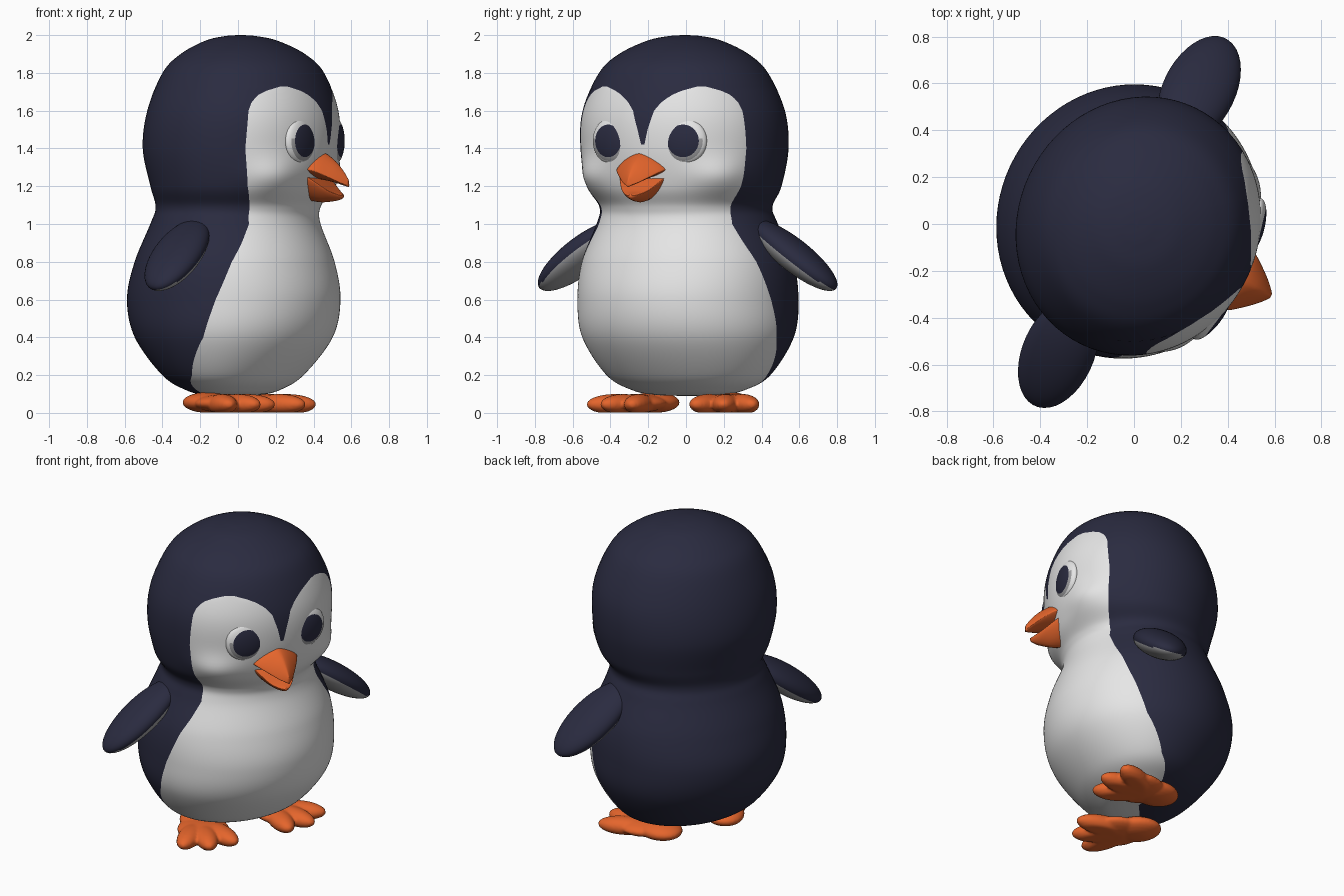
import bpy, bmesh, math
from mathutils import Matrix, Vector

cube = bpy.data.objects.get("Cube")
if cube:
    bpy.data.objects.remove(cube, do_unlink=True)

# Parts are built facing +x, then everything is turned by YAW
YAW = Matrix.Rotation(math.radians(-25.5), 4, 'Z')


def material(name, rgb, rough=0.8):
    m = bpy.data.materials.new(name)
    m.use_nodes = True
    m.diffuse_color = (*rgb, 1)
    node = m.node_tree.nodes["Principled BSDF"]
    node.inputs["Base Color"].default_value = (*rgb, 1)
    node.inputs["Roughness"].default_value = rough
    return m


NAVY = material("navy feathers", (0.023, 0.024, 0.051))
WHITE = material("white feathers", (0.79, 0.79, 0.79))
GREY = material("soft grey", (0.36, 0.36, 0.37))
ORANGE = material("orange skin", (0.78, 0.13, 0.025))


def finish(bm, name, mats):
    bmesh.ops.recalc_face_normals(bm, faces=bm.faces)
    bm.transform(YAW)
    for f in bm.faces:
        f.smooth = True
    me = bpy.data.meshes.new(name)
    bm.to_mesh(me)
    bm.free()
    for m in mats:
        me.materials.append(m)
    ob = bpy.data.objects.new(name, me)
    bpy.context.scene.collection.objects.link(ob)
    return ob


def ball(bm, loc, size, rot=Matrix(), seg=32, rings=20):
    m = Matrix.Translation(loc) @ rot @ Matrix.Diagonal((*size, 1))
    bmesh.ops.create_uvsphere(bm, u_segments=seg, v_segments=rings, radius=1, matrix=m)


def turn(deg, axis):
    return Matrix.Rotation(math.radians(deg), 4, axis)


def lookup(table, z):
    for (z0, v0), (z1, v1) in zip(table, table[1:]):
        if z <= z1:
            return v0 + (v1 - v0) * (z - z0) / (z1 - z0)
    return table[-1][1]


def spline(pts, steps):
    pts = [Vector(p) for p in pts]
    ext = [pts[0]] + pts + [pts[-1]]
    out = []
    for p0, p1, p2, p3 in zip(ext, ext[1:], ext[2:], ext[3:]):
        for i in range(steps):
            t = i / steps
            out.append(0.5 * (2 * p1 + (p2 - p0) * t + (2 * p0 - 5 * p1 + 4 * p2 - p3) * t * t
                              + (3 * p1 - p0 - 3 * p2 + p3) * t ** 3))
    return out + [pts[-1]]


# Head and body: height, depth radius, width radius, forward shift
profile = [(.09, .002, .002, -.03), (.095, .13, .18, -.03), (.12, .23, .31, -.03),
           (.2, .355, .45, -.03), (.4, .513, .57, -.025), (.6, .559, .591, -.025),
           (.8, .52, .569, -.02), (1.0, .442, .489, -.015), (1.09, .43, .464, 0),
           (1.2, .47, .523, .018), (1.4, .512, .559, .018), (1.6, .497, .544, .028),
           (1.8, .422, .453, .031), (1.9, .325, .347, .028), (1.97, .19, .2, .02),
           (1.995, .08, .085, .015), (2.0, .002, .002, .015)]
# Edges of the white front, in degrees from straight ahead
inner = [(0, 25), (1.2, 20), (1.36, 4), (1.42, 1), (1.5, 3), (1.6, 6.5), (1.65, 11),
         (1.69, 18), (1.71, 24), (1.725, 32), (2, 34)]
outer = [(0, 125), (.12, 108), (.2, 94), (.4, 80), (.6, 73), (.8, 64), (.9, 58), (1, 53),
         (1.1, 55), (1.2, 58), (1.4, 60), (1.6, 59), (1.65, 57), (1.69, 52), (1.71, 46),
         (1.725, 38), (2, 40)]
BANDS = (12, 20, 24)


def column_angles(z):
    stops = [0, lookup(inner, z), lookup(outer, z), 180]
    side = [a + (b - a) * i / n for a, b, n in zip(stops, stops[1:], BANDS) for i in range(n)]
    return side + [180] + [-t for t in reversed(side[1:])]


def cheek(t, z):
    return 1 + .075 * math.exp(-((z - 1.25) / .09) ** 2 - ((abs(t) - 42) / 16) ** 2)


bm = bmesh.new()
rows = []
for z, a, b, c in spline(profile, 10):
    rows.append([bm.verts.new((c + cheek(t, z) * a * math.cos(math.radians(t)),
                               cheek(t, z) * b * math.sin(math.radians(t)), z))
                 for t in column_angles(z)])
count = len(rows[0])
for low, high in zip(rows, rows[1:]):
    for i in range(count):
        j = (i + 1) % count
        f = bm.faces.new((low[i], low[j], high[j], high[i]))
        k = min(i, count - 1 - i)
        z = f.calc_center_median().z
        limit = 1.42 if k < BANDS[0] else 1.725 if k < BANDS[0] + BANDS[1] else 0
        f.material_index = 1 if z < limit else 0
bm.faces.new(rows[0])
bm.faces.new(rows[-1])
finish(bm, "head_and_body", [NAVY, WHITE])

# Eyes: flattened balls with a dark iris, grey rim and white surround
for name, s in (("left", 1), ("right", -1)):
    bm = bmesh.new()
    ang = math.radians(23)
    loc = Vector((-.003 + .51 * math.cos(ang), s * .545 * math.sin(ang), 1.44))
    rot = turn(s * 12, 'Z') @ turn(90, 'Y')
    ball(bm, loc, (.122, .122, .045), rot, 48, 60)
    right = rot.to_3x3() @ Vector((0, 1, 0))
    for f in bm.faces:
        d = f.calc_center_median() - loc
        r = math.hypot(d.dot(right), d.z)
        f.material_index = 0 if r < .084 else 1 if r < .104 and d.z < .01 else 2
    finish(bm, name + "_eye", [NAVY, GREY, WHITE])


# Beak: lofted rings of forward, half width, top, middle and bottom height
def beak(name, sections, n=32):
    bm = bmesh.new()
    rings = []
    for x, w, top, mid, bot in spline(sections, 4):
        ring = []
        for i in range(n):
            t = 2 * math.pi * i / n
            side = math.copysign(abs(math.cos(t)) ** 1.3, math.cos(t))
            lift = abs(math.sin(t)) ** 1.6
            edge = top if math.sin(t) > 0 else bot
            ring.append(bm.verts.new((x, w * side - .025, mid + lift * (edge - mid))))
        rings.append(ring)
    for p, q in zip(rings, rings[1:]):
        for i in range(n):
            bm.faces.new((p[i], p[(i + 1) % n], q[(i + 1) % n], q[i]))
    bm.faces.new(rings[0])
    bm.faces.new(rings[-1])
    finish(bm, name, [ORANGE])


beak("upper_beak", [(.43, .16, 1.385, 1.295, 1.25), (.51, .14, 1.38, 1.285, 1.235),
                    (.58, .09, 1.335, 1.25, 1.22), (.63, .045, 1.28, 1.22, 1.205),
                    (.66, .01, 1.235, 1.205, 1.195)])
beak("lower_beak", [(.43, .155, 1.285, 1.275, 1.125), (.5, .125, 1.24, 1.235, 1.115),
                    (.57, .08, 1.18, 1.18, 1.12), (.615, .035, 1.16, 1.155, 1.13),
                    (.63, .01, 1.155, 1.15, 1.14)])

# Flippers: slanted paddles, grey underneath
for name, s in (("left", 1), ("right", -1)):
    bm = bmesh.new()
    rot = turn(-s * 36, 'X') @ turn(-8, 'Y')
    loc = Vector((-.025 + s * .03, s * .635, .835))
    ball(bm, loc, (.155, .3, .085), rot, 40, 28)
    down = rot.to_3x3() @ Vector((0, 0, -1))
    for f in bm.faces:
        f.normal_update()
        f.material_index = 1 if f.normal.dot(down) > .4 else 0
    finish(bm, name + "_flipper", [NAVY, GREY])

# Feet: heel pad and three spread toes fused together, flat underneath
for name, s in (("left", 1), ("right", -1)):
    bm = bmesh.new()
    ball(bm, (-.07, 0, .055), (.15, .12, .055))
    ball(bm, (.06, 0, .05), (.17, .155, .05))
    for spread, reach in ((-28, .19), (0, .195), (28, .19)):
        r = turn(spread, 'Z')
        centre = Vector((-.04, 0, .045)) + r.to_3x3() @ Vector((reach, 0, 0))
        ball(bm, centre, (.16, .07, .055), r)
    for v in bm.verts:
        v.co.z = max(v.co.z, .002)
    bm.transform(Matrix.Translation((-.005, s * .245, 0)) @ turn(s * 20, 'Z'))
    foot = finish(bm, name + "_foot", [ORANGE])
    fuse = foot.modifiers.new("fuse", 'REMESH')
    fuse.mode = 'VOXEL'
    fuse.voxel_size = .01
    fuse.use_smooth_shade = True
    soft = foot.modifiers.new("soften", 'SMOOTH')
    soft.iterations = 3
